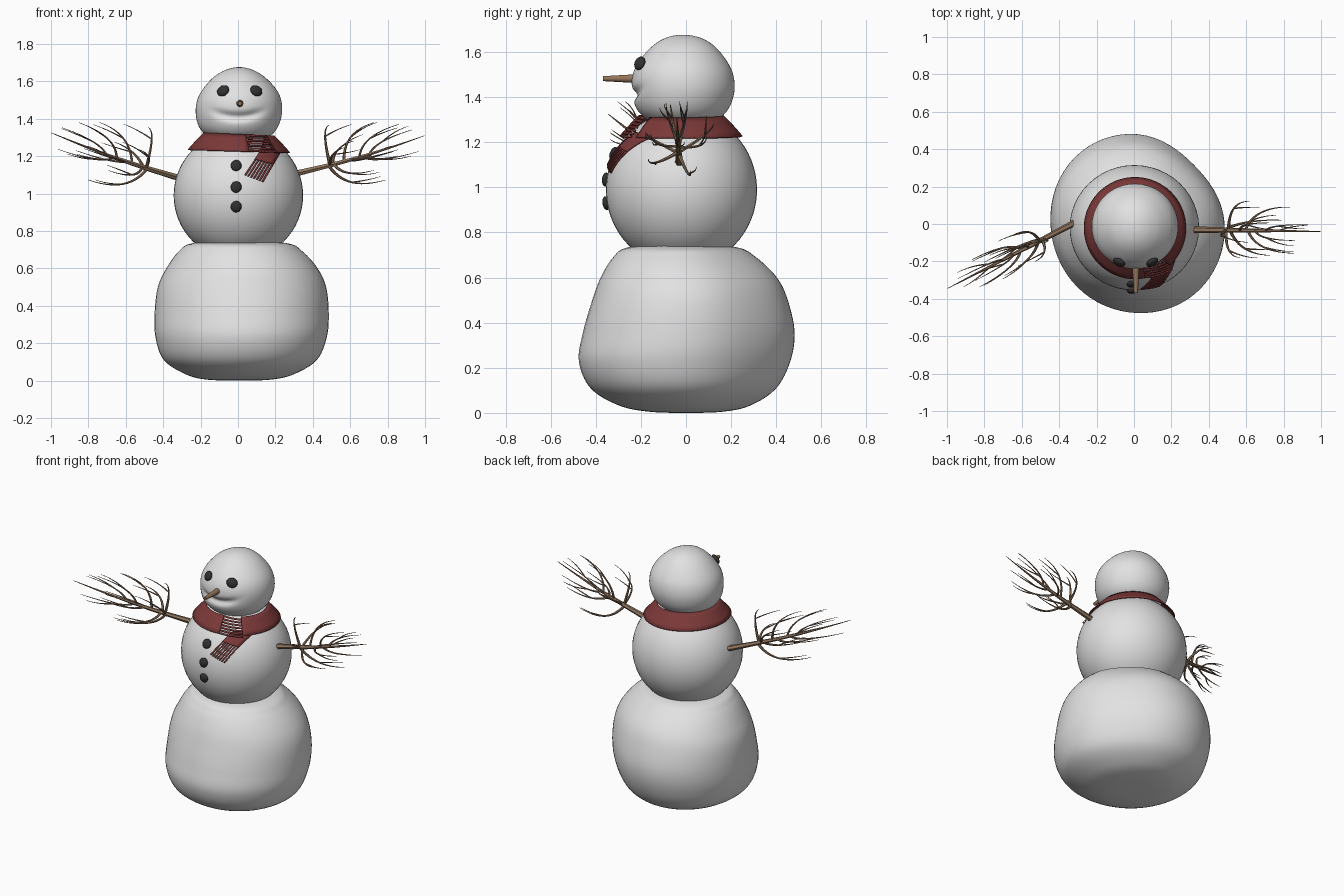
import bpy
import bmesh
from math import sin, cos, pi, radians, sqrt, exp
from mathutils import Vector

if "Cube" in bpy.data.objects:
    bpy.data.objects.remove(bpy.data.objects["Cube"])


def material(name, rgb):
    m = bpy.data.materials.new(name)
    m.use_nodes = True
    m.diffuse_color = (*rgb, 1)
    m.node_tree.nodes["Principled BSDF"].inputs["Base Color"].default_value = (*rgb, 1)
    return m


SNOW = material("snow white", (0.76, 0.76, 0.76))
RED = material("scarf red", (0.2, 0.04, 0.04))
BARK = material("bark brown", (0.28, 0.18, 0.115))
CARROT = material("nose brown", (0.3, 0.18, 0.1))
COAL = material("coal black", (0.03, 0.03, 0.03))


def finish(name, bm, mat):
    bmesh.ops.recalc_face_normals(bm, faces=bm.faces[:])
    for f in bm.faces:
        f.smooth = True
    me = bpy.data.meshes.new(name)
    bm.to_mesh(me)
    bm.free()
    me.materials.append(mat)
    ob = bpy.data.objects.new(name, me)
    bpy.context.collection.objects.link(ob)
    return ob


def spline(a, b, c, d, t):
    return [q + 0.5 * t * (r - p + t * (2 * p - 5 * q + 4 * r - s + t * (3 * (q - r) + s - p)))
            for p, q, r, s in zip(a, b, c, d)]


def flip(r):
    return (r[0], r[2], r[1], r[4], r[3])


def loft(name, rings, shape, segs=64, steps=8):
    """Smooth rounded body through rings of (z, x min, x max, y min, y max)."""
    pts = [flip(rings[1])] + rings + [flip(rings[-2])]
    rows = [spline(*pts[i:i + 4], k / steps)
            for i in range(len(rings) - 1) for k in range(steps)] + [rings[-1]]
    bm = bmesh.new()

    def vert(row, a):
        z, x0, x1, y0, y1 = row
        x = (x0 + x1) / 2 + cos(a) * (x1 - x0) / 2
        y = (y0 + y1) / 2 + sin(a) * (y1 - y0) / 2
        return bm.verts.new(shape(x, y, max(z, 0), a))

    loops = [[vert(r, 2 * pi * j / segs) for j in range(segs)] for r in rows[1:-1]]
    for lo, hi in zip(loops, loops[1:]):
        for j in range(segs):
            k = (j + 1) % segs
            bm.faces.new((lo[j], lo[k], hi[k], hi[j]))
    for row, ring in ((rows[0], loops[0]), (rows[-1], loops[-1])):
        pole = vert(row, 0)
        for j in range(segs):
            bm.faces.new((pole, ring[j], ring[(j + 1) % segs]))
    return finish(name, bm, SNOW)


# Base snowball, flattened at the back left and fuller on the other diagonal
def lumpy(x, y, z, a):
    k = 1 - 0.08 * max(0, cos(a - pi / 4)) ** 6 + 0.035 * sin(a - pi / 4) ** 4
    return (x * k, y * k, z)


loft("base_snowball", [
    (0.0, 0.01, 0.01, 0.0, 0.0),
    (0.006, -0.17, 0.18, -0.17, 0.17),
    (0.035, -0.28, 0.3, -0.3, 0.29),
    (0.11, -0.393, 0.42, -0.42, 0.4),
    (0.23, -0.437, 0.473, -0.471, 0.462),
    (0.36, -0.442, 0.484, -0.452, 0.48),
    (0.5, -0.425, 0.47, -0.412, 0.45),
    (0.6, -0.38, 0.425, -0.375, 0.402),
    (0.69, -0.315, 0.345, -0.32, 0.31),
    (0.735, -0.24, 0.26, -0.25, 0.22),
    (0.755, 0.0, 0.0, -0.02, -0.02)], lumpy)

# Middle snowball
MID = Vector((0.002, -0.02, 0.99))
RX, RY = 0.346, 0.335


def ball(name, loc, scale, mat, rot=(0, 0, 0), segs=48, rings=32):
    bpy.ops.mesh.primitive_uv_sphere_add(segments=segs, ring_count=rings, location=loc, rotation=rot)
    ob = bpy.context.object
    ob.name = name
    ob.scale = scale
    ob.data.materials.append(mat)
    bpy.ops.object.shade_smooth()
    return ob


def chest_y(x, z):
    return MID.y - RY * sqrt(max(0.02, 1 - ((x - MID.x) / RX) ** 2 - ((z - MID.z) / RX) ** 2))


ball("middle_snowball", MID, (RX, RY, RX), SNOW)


# Head with a smiling groove pressed into the front
def smile(x, y, z, a):
    if y < -0.08:
        d = z - 1.41 - 1.7 * x * x
        y += 0.023 * exp(-(d / 0.022) ** 2) * exp(-(x / 0.125) ** 4)
    return (x, y, z)


loft("head", [
    (1.25, 0.005, 0.005, -0.01, -0.01),
    (1.265, -0.1, 0.1, -0.11, 0.09),
    (1.31, -0.17, 0.175, -0.185, 0.155),
    (1.36, -0.21, 0.215, -0.225, 0.195),
    (1.43, -0.226, 0.235, -0.24, 0.215),
    (1.5, -0.218, 0.231, -0.236, 0.209),
    (1.56, -0.187, 0.203, -0.208, 0.181),
    (1.62, -0.134, 0.147, -0.156, 0.133),
    (1.655, -0.08, 0.093, -0.107, 0.083),
    (1.672, -0.03, 0.045, -0.058, 0.032),
    (1.676, 0.006, 0.006, -0.013, -0.013)], smile)

# Coal eyes and buttons
for name, x, turn in (("right_eye", -0.08, -0.4), ("left_eye", 0.098, 0.4)):
    ball(name, (x, -0.205, 1.55), (0.035, 0.018, 0.031), COAL, (-0.45, turn * 0.8, turn), 16, 10)
for i, z in enumerate((1.15, 1.035, 0.93)):
    ball(f"button_{i + 1}", (-0.01, chest_y(-0.01, z) - 0.004, z), (0.029, 0.017, 0.031),
         COAL, ((0.99 - z) * 2.5, 0.3, 0), 16, 10)

# Nose
bpy.ops.mesh.primitive_cone_add(vertices=20, radius1=0.02, radius2=0.011, depth=0.16,
                                location=(0.01, -0.288, 1.482), rotation=(pi / 2, 0, 0))
nose = bpy.context.object
nose.name = "nose"
nose.data.materials.append(CARROT)
bpy.ops.object.shade_smooth_by_angle(angle=radians(40))


# Scarf: cloth patches over a surface function, cut into strips for the fringe
def cloth(name, f, u0, u1, strips=1, steps=10, fill=0.6):
    bm = bmesh.new()
    across = 4 if strips == 1 else 1
    for s in range(strips):
        w = 1 if strips == 1 else fill / strips
        v0 = 0 if strips == 1 else s * (1 - w) / (strips - 1)
        grid = [[bm.verts.new(f(u0 + (u1 - u0) * i / steps, v0 + w * j / across))
                 for j in range(across + 1)] for i in range(steps + 1)]
        for a, b in zip(grid, grid[1:]):
            for j in range(across):
                bm.faces.new((a[j], b[j], b[j + 1], a[j + 1]))
    ob = finish(name, bm, RED)
    mod = ob.modifiers.new("thickness", "SOLIDIFY")
    mod.thickness = 0.006
    mod.offset = 0
    return ob


START, END = radians(43), radians(371.5)


def collar(a, v, lift=0.0):
    r = 0.271 - 0.083 * v + 0.002 * sin(pi * v) + lift
    return (0.005 + r * sin(a), -0.022 - r * cos(a), 1.226 + 0.09 * v - 0.008 * sin(a))


def collar_fringe(a, v):
    return collar(a, v, 0.03 * (a - END) / radians(31))


def tail(t, v):
    x = 0.13 + 0.1 * v - 0.095 * t
    z = 1.245 - 0.02 * v - t * (0.145 + 0.018 * v)
    return (x, chest_y(x, z) - 0.012, z)


cloth("scarf_collar", collar, START, END, steps=64)
cloth("scarf_collar_fringe", collar_fringe, END, END + radians(31), strips=7)
cloth("scarf_tail", tail, 0, 0.42)
cloth("scarf_tail_fringe", tail, 0.42, 1, strips=7)

# Branch arms: (start, roll in degrees, spread, reach) of each twig
TWIGS = [(0.25, 100, 0.21, 0.08), (0.27, 30, 0.18, 0.2), (0.25, 155, 0.16, 0.14),
         (0.28, 215, 0.16, 0.28), (0.24, 290, 0.17, 0.38), (0.36, 75, 0.16, 0.3),
         (0.4, 350, 0.13, 0.34), (0.42, 190, 0.12, 0.36), (0.48, 115, 0.12, 0.36),
         (0.5, 270, 0.06, 0.42), (0.56, 60, 0.07, 0.36)]


def arm(name, root, tip, flare):
    root, tip = Vector(root), Vector(tip)
    u = tip - root
    size = u.length
    u.normalize()
    side = Vector((0, 0, 1)).cross(u).normalized()
    if side.y < 0:
        side = -side
    up = Vector((0, 0, 1))
    up = (up - u * up.dot(u)).normalized()
    cu = bpy.data.curves.new(name, "CURVE")
    cu.dimensions = "3D"
    cu.bevel_depth = 1
    cu.bevel_resolution = 1
    cu.use_fill_caps = True

    def stick(points, r0, r1):
        sp = cu.splines.new("POLY")
        sp.points.add(len(points) - 1)
        for i, (pt, co) in enumerate(zip(sp.points, points)):
            pt.co = (*co, 1)
            pt.radius = r0 + (r1 - r0) * i / (len(points) - 1)

    def trunk(s):
        return root + u * size * s - up * 0.012 * sin(pi * s)

    stick([trunk(i / 12) for i in range(13)], 0.018, 0.0015)
    for start, roll, spread, reach in TWIGS:
        out = side * cos(radians(roll)) * flare + up * sin(radians(roll))
        path = [trunk(start) + out * spread * (1 - (1 - t) ** 2) + u * size * reach * (0.35 * t + 0.65 * t * t)
                for t in (i / 12 for i in range(13))]
        stick(path, 0.0115 - 0.009 * start, 0.0012)
        # Fine offshoot
        turn = out * 0.3 + u.cross(out) * 0.35
        stick([path[6] + u * size * 0.22 * t + turn * 0.09 * (2 * t - t * t)
               for t in (i / 6 for i in range(7))], 0.0045, 0.001)
    ob = bpy.data.objects.new(name, cu)
    bpy.context.collection.objects.link(ob)
    cu.materials.append(BARK)
    bpy.ops.object.select_all(action="DESELECT")
    ob.select_set(True)
    bpy.context.view_layer.objects.active = ob
    bpy.ops.object.convert(target="MESH")
    bpy.ops.object.shade_smooth_by_angle(angle=radians(50))


arm("left_arm", (0.32, -0.03, 1.11), (0.998, -0.04, 1.31), 1.0)
arm("right_arm", (-0.32, 0.005, 1.085), (-0.998, -0.345, 1.325), 0.6)
